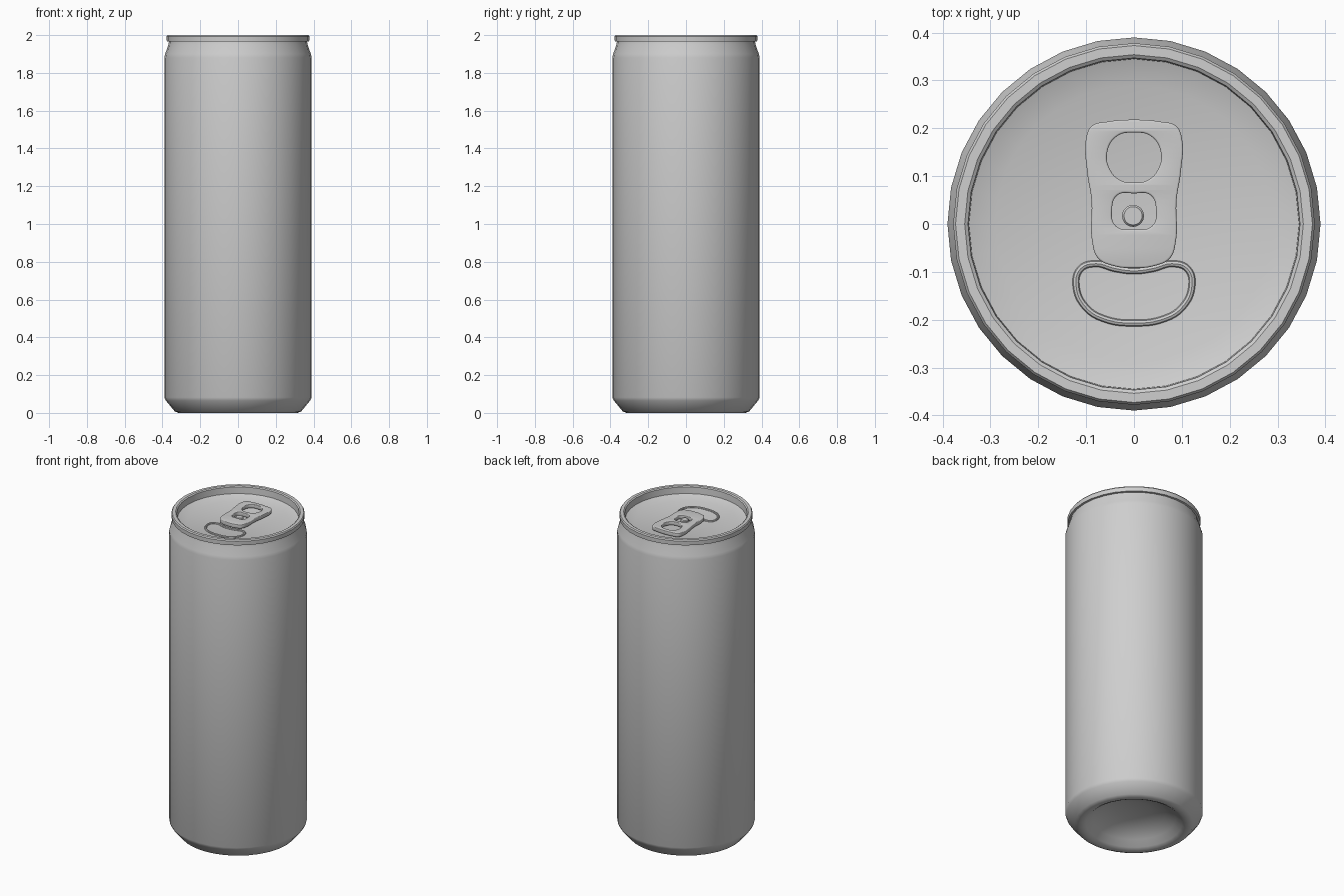
import bpy, bmesh, math

if "Cube" in bpy.data.objects:
    bpy.data.objects.remove(bpy.data.objects["Cube"])

SIDES = 32
LID_Z = 1.935

metal = bpy.data.materials.new("plain aluminium")
metal.diffuse_color = (0.62, 0.62, 0.62, 1)
metal.use_nodes = True
metal.node_tree.nodes["Principled BSDF"].inputs["Base Color"].default_value = metal.diffuse_color


def finish(name, mesh, angle=35):
    obj = bpy.data.objects.new(name, mesh)
    bpy.context.collection.objects.link(obj)
    mesh.materials.clear()
    mesh.materials.append(metal)
    bpy.ops.object.select_all(action='DESELECT')
    obj.select_set(True)
    bpy.context.view_layer.objects.active = obj
    bpy.ops.object.shade_smooth_by_angle(angle=math.radians(angle))
    return obj


def lathe(name, profile, sides=SIDES, centre=(0, 0)):
    bm = bmesh.new()
    rings = []
    for r, z in profile:
        rings.append([bm.verts.new((centre[0] + r * math.cos(2 * math.pi * i / sides),
                                    centre[1] + r * math.sin(2 * math.pi * i / sides), z))
                      for i in range(sides)])
    for a, b in zip(rings, rings[1:]):
        for i in range(sides):
            k = (i + 1) % sides
            bm.faces.new((a[i], a[k], b[k], b[i]))
    bmesh.ops.remove_doubles(bm, verts=bm.verts, dist=1e-5)
    mesh = bpy.data.meshes.new(name)
    bm.to_mesh(mesh)
    bm.free()
    return finish(name, mesh)


def curve_part(name, loops, z, bevel, extrude=0.0, filled=True):
    """Closed smooth outlines; inner loops of a filled part become holes."""
    cu = bpy.data.curves.new(name, 'CURVE')
    cu.dimensions = '2D' if filled else '3D'
    cu.fill_mode = 'BOTH' if filled else 'FULL'
    cu.resolution_u = 6
    cu.bevel_depth = bevel
    cu.bevel_resolution = 2
    cu.extrude = extrude
    if filled:
        cu.offset = -bevel
    for pts in loops:
        sp = cu.splines.new('BEZIER')
        sp.bezier_points.add(len(pts) - 1)
        for p, (x, y) in zip(sp.bezier_points, pts):
            p.co = (x, y, 0)
            p.handle_left_type = p.handle_right_type = 'AUTO'
        sp.use_cyclic_u = True
    tmp = bpy.data.objects.new(name + "_curve", cu)
    bpy.context.collection.objects.link(tmp)
    bpy.context.view_layer.update()
    mesh = bpy.data.meshes.new_from_object(tmp.evaluated_get(bpy.context.evaluated_depsgraph_get()))
    bpy.data.objects.remove(tmp)
    bm = bmesh.new()
    bm.from_mesh(mesh)
    bmesh.ops.remove_doubles(bm, verts=bm.verts, dist=1e-5)
    bmesh.ops.recalc_face_normals(bm, faces=bm.faces)
    bm.to_mesh(mesh)
    bm.free()
    obj = finish(name, mesh, 40)
    obj.location.z = z
    return obj


def mirrored(right):
    """Close a right-hand half outline (first and last points on x = 0)."""
    return right + [(-x, y) for x, y in reversed(right[1:-1])]


# Body with domed base, chamfered foot and tapered neck
lathe("can_body", [(0, 0.10), (0.10, 0.093), (0.18, 0.072), (0.235, 0.04), (0.272, 0.01),
                   (0.292, 0), (0.315, 0), (0.335, 0.008), (0.382, 0.065), (0.39, 0.082),
                   (0.39, 1.88), (0.386, 1.90), (0.368, 1.95), (0.366, 1.965)])

# Rim and recessed lid
lathe("rim_and_lid", [(0.366, 1.965), (0.377, 1.967), (0.378, 1.993), (0.373, 2.0),
                      (0.354, 2.0), (0.347, 1.995), (0.345, 1.955), (0.29, LID_Z), (0, LID_Z)])

# Pull tab with finger hole and rivet window
tab_edge = mirrored([(0, 0.218), (0.055, 0.214), (0.088, 0.205), (0.1, 0.18), (0.098, 0.11),
                     (0.089, 0.05), (0.087, -0.04), (0.075, -0.072), (0.045, -0.087), (0, -0.092)])
finger_hole = mirrored([(0, 0.191), (0.035, 0.184), (0.056, 0.15), (0.048, 0.11),
                        (0.025, 0.09), (0, 0.087)])
rivet_window = mirrored([(0, 0.064), (0.035, 0.06), (0.046, 0.03), (0.038, -0.004), (0, -0.011)])
curve_part("pull_tab", [tab_edge, finger_hole, rivet_window], 1.956, 0.004, 0.008)

# Rivet
lathe("rivet", [(0.023, LID_Z), (0.023, 1.958), (0.019, 1.963), (0, 1.963)], 20, (-0.002, 0.017))

# Raised bead around the mouth
mouth = mirrored([(0, -0.098), (0.04, -0.093), (0.08, -0.083), (0.112, -0.094), (0.121, -0.13),
                  (0.1, -0.175), (0.06, -0.199), (0, -0.207)])
curve_part("mouth_bead", [mouth], LID_Z + 0.001, 0.007, filled=False)
